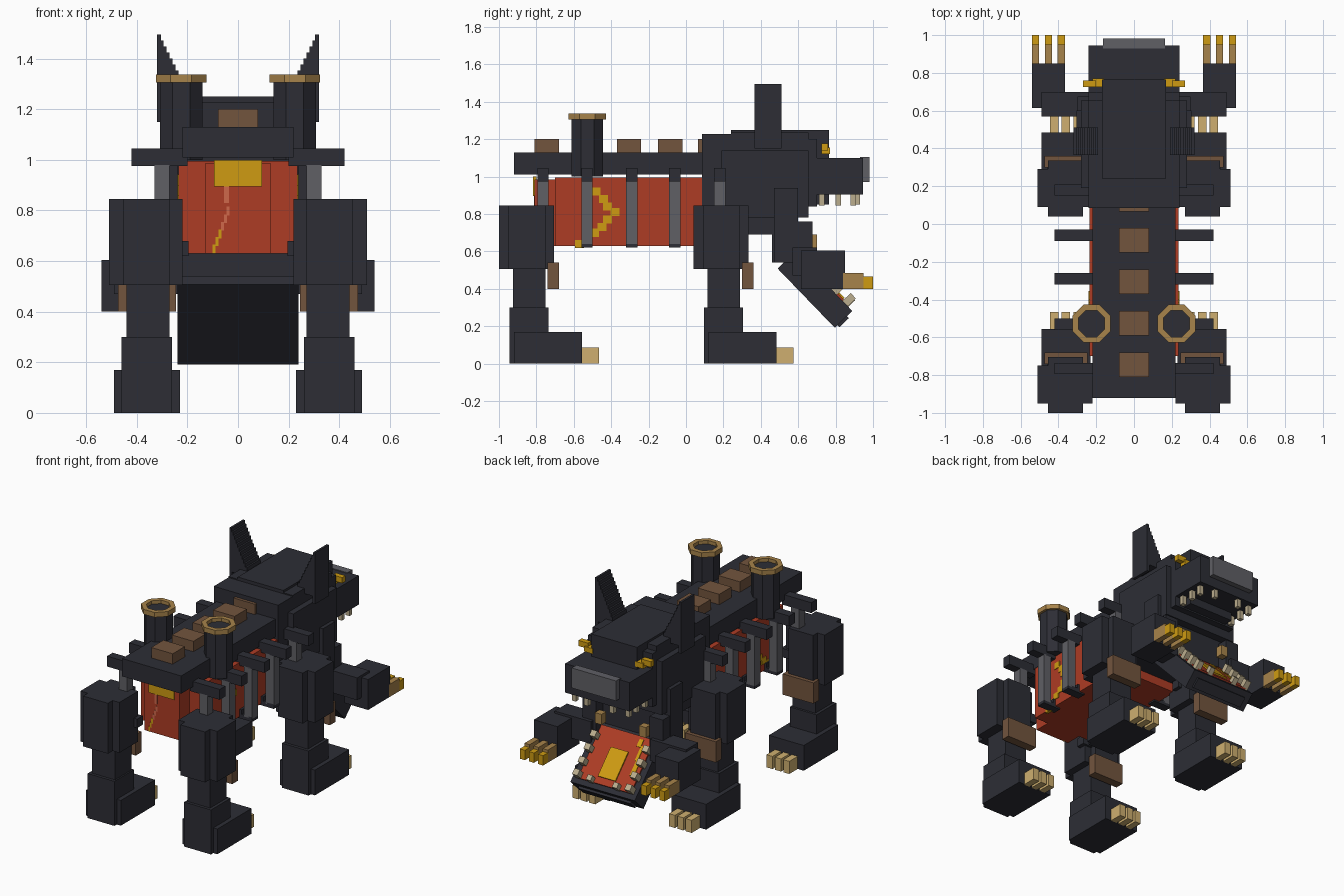
import bpy, bmesh, math
from mathutils import Matrix, Vector

cube = bpy.data.objects.get("Cube")
if cube:
    bpy.data.objects.remove(cube, do_unlink=True)


def material(name, r, g, b):
    m = bpy.data.materials.new(name)
    m.use_nodes = True
    m.diffuse_color = (r, g, b, 1)
    m.node_tree.nodes["Principled BSDF"].inputs["Base Color"].default_value = (r, g, b, 1)
    return m


DARK = material("dark_iron", .026, .027, .036)
RED = material("glowing_red", .42, .045, .018)
GOLD = material("molten_gold", .62, .33, .006)
BROWN = material("brown_leather", .17, .09, .048)
BRONZE = material("bronze", .39, .23, .07)
TAN = material("tan_claw", .62, .43, .16)
BONE = material("bone", .5, .42, .27)
GREY = material("grey_steel", .115, .115, .13)
EMBER = material("pale_ember", .62, .14, .07)


def finish(name, bm, mat, mirror):
    bmesh.ops.recalc_face_normals(bm, faces=bm.faces)
    mesh = bpy.data.meshes.new(name)
    bm.to_mesh(mesh)
    bm.free()
    mesh.materials.append(mat)
    obj = bpy.data.objects.new(name, mesh)
    bpy.context.collection.objects.link(obj)
    if mirror:
        obj.modifiers.new("mirror", "MIRROR").use_mirror_merge = False
    return obj


def boxes(name, mat, spans, mirror=False):
    """Each span is x0, x1, y0, y1, z0, z1."""
    bm = bmesh.new()
    for x0, x1, y0, y1, z0, z1 in spans:
        centre = Vector((x0 + x1, y0 + y1, z0 + z1)) / 2
        size = Matrix.Diagonal((x1 - x0, y1 - y0, z1 - z0, 1))
        bmesh.ops.create_cube(bm, size=1, matrix=Matrix.Translation(centre) @ size)
    return finish(name, bm, mat, mirror)


def wide(half, *rest):
    """Span that is symmetric about the middle."""
    return (-half, half, *rest)


# Red body core and iron back
boxes("body_core", RED, [wide(.235, -.7, .12, .63, .995), wide(.13, -.81, -.7, .63, .985)])
boxes("rear_plate", GOLD, [wide(.095, -.817, -.8, .895, 1)])
boxes("back_plate", DARK, [wide(.22, -.92, .12, 1.01, 1.13)])
boxes("spine_blocks", BROWN,
      [wide(.08, y, y + .13, 1.12, 1.2) for y in (-.81, -.59, -.37, -.15, .065)])

# Cracks in the core, on the rear and the flanks
rear_steps = [(-.1 + i * .011, -.088 + i * .011, -.813, -.8, .63 + i * .03, .665 + i * .03)
              for i in range(6)]
boxes("rear_crack", GOLD, rear_steps[:3])
boxes("rear_crack_ember", EMBER, rear_steps[3:] + [(-.055, -.035, -.813, -.8, .83, .9)])
zigzag = [(-.48, .92), (-.44, .88), (-.42, .84), (-.38, .81), (-.42, .77), (-.45, .73),
          (-.49, .7), (-.53, .67), (-.57, .64)]
boxes("flank_cracks", GOLD,
      [(.22, .24, y - .024, y + .024, z - .022, z + .022) for y, z in zigzag], True)

# Ribs: steel bars between iron caps
ribs = [(y, y + .06) for y in (-.795, -.56, -.32, -.09, .15)]
boxes("rib_bars", GREY, [(.27, .33, *y, .64, .98) for y in ribs], True)
boxes("rib_caps", DARK, [(.2, .42, *y, .975, 1.045) for y in ribs], True)
boxes("rib_feet", DARK, [(.195, .33, *y, .62, .65) for y in ribs]
      + [(.195, .25, *y, .62, .68) for y in ribs], True)

# Chimneys with rims
def octagon(bm, apothem, z):
    r = apothem / math.cos(math.pi / 8)
    return [bm.verts.new((.225 + r * math.cos((k + .5) * math.pi / 4),
                          -.527 + r * math.sin((k + .5) * math.pi / 4), z)) for k in range(8)]


def bridge(bm, loops):
    for a, b in zip(loops, loops[1:]):
        for k in range(8):
            n = (k + 1) % 8
            bm.faces.new((a[k], a[n], b[n], b[k]))


bm = bmesh.new()
low, high = octagon(bm, .084, 1), octagon(bm, .084, 1.315)
bridge(bm, [low, high])
bm.faces.new(low)
bm.faces.new(high)
finish("chimneys", bm, DARK, True)
bm = bmesh.new()
ring = [octagon(bm, *p) for p in ((.07, 1.305), (.1, 1.305), (.1, 1.338), (.07, 1.338))]
bridge(bm, ring + ring[:1])
finish("chimney_rims", bm, BRONZE, True)

# Four legs: rear pair, then the same pair moved forward
for label, y in (("rear", -1), ("front", .04)):
    boxes(label + "_thighs", DARK, [(.22, .51, y + .05, y + .25, .505, .845),
                                    (.27, .455, y, y + .295, .505, .845)], True)
    boxes(label + "_shins", DARK, [(.27, .44, y + .075, y + .25, .29, .51),
                                   (.26, .46, y + .055, y + .265, 0, .3)], True)
    boxes(label + "_knee_guards", BROWN, [(.245, .475, y + .26, y + .32, .4, .54)], True)
    boxes(label + "_feet", DARK, [(.23, .49, y + .08, y + .445, 0, .17)], True)
    boxes(label + "_claws", TAN, [(x, x + .045, y + .44, y + .535, 0, .085)
                                  for x in (.275, .338, .4)], True)

# Neck, head and snout
boxes("neck", DARK, [wide(.24, .085, .6, .69, 1.228)])
boxes("skull", DARK, [wide(.28, .19, .655, .78, 1.14), wide(.24, .24, .7, .84, 1.2),
                      wide(.17, .24, .765, .85, 1.25), wide(.24, .24, .655, 1.1, 1.235)])
boxes("snout", DARK, [wide(.24, .6, .945, .905, 1.1)])
boxes("nose", GREY, [wide(.165, .93, .982, .97, 1.105)])
boxes("eyes", GOLD, [(.16, .22, .725, .77, 1.12, 1.155), (.2, .27, .725, .76, 1.14, 1.178)], True)
boxes("upper_teeth", BONE, [(.185, .215, y, y + .03, .845, .91)
                            for y in (.65, .71, .8, .88)]
      + [(.08, .11, .9, .93, .85, .91)], True)

# Stepped ears
boxes("ears", DARK, [(.3 + .0015 * i, .305 + .0015 * i, .365, .51, 1.15, 1.26 + .0235 * i)
                     for i in range(11)]
      + [(.19 + .0115 * i, .305 + .0015 * i, .365, .51, 1.2 + .0235 * i, 1.26 + .0235 * i)
         for i in range(11)], True)

# Jaw, built flat and then swung open
jaw = [boxes("jaw", DARK, [wide(.24, 0, .44, 0, .09), wide(.195, .02, .455, .02, .09),
                           wide(.24, .4, .44, 0, .13), wide(.24, 0, .04, 0, .13)]),
       boxes("jaw_rims", DARK, [(.195, .24, 0, .44, 0, .13)], True),
       boxes("mouth_bed", RED, [wide(.197, .04, .405, .08, .14)]),
       boxes("tongue", GOLD, [wide(.065, .16, .36, .13, .149)]),
       boxes("mouth_cracks", GOLD, [(-.15, -.13, .1, .2, .13, .145), (-.13, -.1, .06, .11, .13, .145),
                                    (-.17, -.14, .2, .3, .13, .145)]),
       boxes("lower_teeth", BONE, [(.175, .215, y, y + .04, .12, .19)
                                   for y in (.1, .19, .28, .365)]
             + [(.08, .115, .375, .41, .12, .18)], True)]
for part in jaw:
    part.location = (0, .49, .508)
    part.rotation_euler.x = math.radians(-46)
boxes("jaw_hinge", DARK, [wide(.24, .46, .6, .54, .7)])
boxes("back_teeth", BRONZE, [(.14, .19, .65, .7, .62, .69)], True)

# Arms reaching forward, with hands and fingers
boxes("upper_arms", DARK, [(.2, .305, .47, .6, .54, .94), (.2, .3, .57, .675, .54, .76)], True)
boxes("forearms", DARK, [(.22, .49, .57, .7, .47, .62)], True)
boxes("hands", DARK, [(.365, .54, .615, .85, .4, .605)], True)
fingers = [(x, x + .038) for x in (.366, .434, .502)]
boxes("fingers", BRONZE, [(*x, .84, .95, .4, .485) for x in fingers], True)
boxes("finger_tips", GOLD, [(*x, .945, 1, .4, .466) for x in fingers], True)
